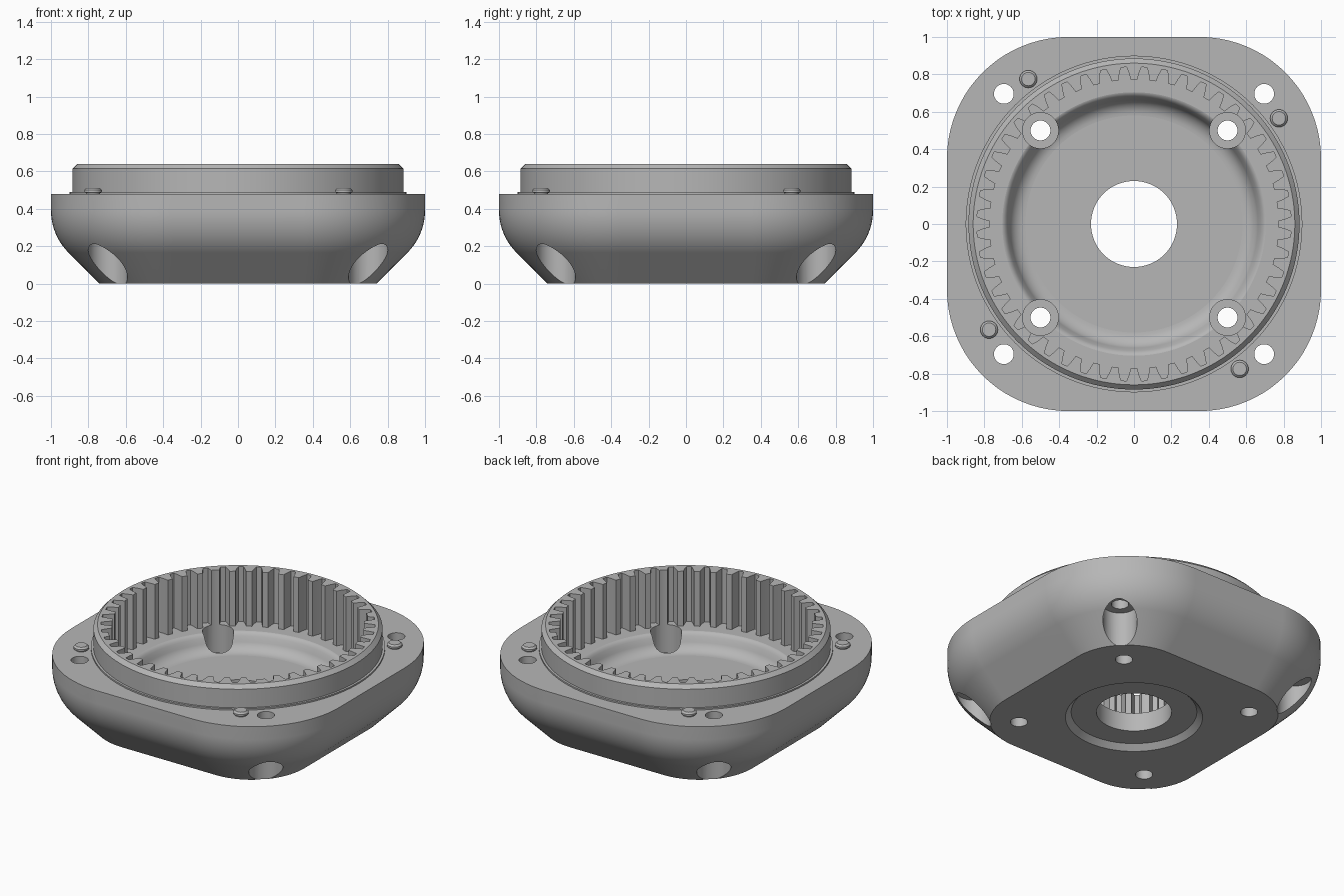
import bpy, bmesh, math
from math import sin, cos, pi, radians

cube = bpy.data.objects.get("Cube")
if cube:
    bpy.data.objects.remove(cube, do_unlink=True)

# Single metal colour
metal = bpy.data.materials.new("grey_metal")
metal.use_nodes = True
GREY = (0.47, 0.47, 0.47, 1)
metal.diffuse_color = GREY
metal.node_tree.nodes["Principled BSDF"].inputs["Base Color"].default_value = GREY


def stack(name, rings, location=(0, 0, 0)):
    """Solid made by bridging closed outlines, capped at both ends."""
    bm = bmesh.new()
    loops = [[bm.verts.new(p) for p in ring] for ring in rings]
    n = len(loops[0])
    for a, b in zip(loops, loops[1:]):
        for i in range(n):
            j = (i + 1) % n
            bm.faces.new((a[i], a[j], b[j], b[i]))
    bm.faces.new(loops[0][::-1])
    bm.faces.new(loops[-1])
    bmesh.ops.recalc_face_normals(bm, faces=bm.faces)
    mesh = bpy.data.meshes.new(name)
    bm.to_mesh(mesh)
    bm.free()
    mesh.materials.append(metal)
    obj = bpy.data.objects.new(name, mesh)
    obj.location = location
    bpy.context.collection.objects.link(obj)
    return obj


def turned(name, profile, segments, location=(0, 0, 0)):
    """Solid of revolution from (radius, height) pairs."""
    angles = [2 * pi * i / segments for i in range(segments)]
    return stack(name, [[(r * cos(a), r * sin(a), z) for a in angles]
                        for r, z in profile], location)


def rounded_square(inset, z, steps=20):
    flat, r = 0.35, 0.65 - inset
    pts = []
    for q in range(4):
        cx = flat if q in (0, 3) else -flat
        cy = flat if q < 2 else -flat
        for i in range(steps + 1):
            a = (q + i / steps) * pi / 2
            pts.append((cx + r * cos(a), cy + r * sin(a), z))
    return pts


def gear_outline(z, teeth=48):
    # Each tooth: root, flank, tip, flank, root
    shape = [(0.84, -0.36), (0.808, -0.26), (0.772, -0.17),
             (0.772, 0.17), (0.808, 0.26), (0.84, 0.36)]
    pts = []
    for t in range(teeth):
        for r, off in shape:
            a = pi / 2 + 2 * pi * (t + off) / teeth
            pts.append((r * cos(a), r * sin(a), z))
    return pts


def quarter_turns(x, y):
    return [(x, y, 0), (-y, x, 0), (-x, -y, 0), (y, -x, 0)]


def finish(obj):
    bpy.ops.object.select_all(action='DESELECT')
    obj.select_set(True)
    bpy.context.view_layer.objects.active = obj
    bpy.ops.object.shade_smooth_by_angle(angle=radians(30))
    for p in obj.data.polygons:
        if abs(p.normal.z) > 0.999:
            p.use_smooth = False


# Housing: sloped base, rounded shoulder, straight flange edge
R = 0.32
side = [(0.26, 0.0)]
for i in range(11):
    a = pi / 4 * (1 - i / 10)
    side.append((R * (1 - cos(a)), 0.392 - R * sin(a)))
side.append((0.0, 0.48))
housing = stack("gear_housing", [rounded_square(d, z) for d, z in side])

# Raised locating ring with small foot step and chamfered top
ring = turned("ring_blank", [(0.885, 0.35), (0.9, 0.4), (0.9, 0.49), (0.885, 0.49),
                             (0.885, 0.615), (0.86, 0.64)], 128)

# Toothed bore and the dished floor below it
cutters = [stack("gear_cutter", [gear_outline(0.27), gear_outline(0.8)])]
dish = [(0.58, 0.16)]
for i in range(1, 9):                       # concave fillet
    a = radians(75) * i / 8
    dish.append((0.58 + 0.09 * sin(a), 0.16 + 0.09 * (1 - cos(a))))
dish += [(0.678, 0.247), (0.686, 0.26), (0.697, 0.268), (0.712, 0.272), (0.712, 0.6)]
cutters.append(turned("dish_cutter", dish, 96))

# Central bore with a chamfered recess underneath
cutters.append(turned("bore_cutter", [(0.43, -0.01), (0.42, 0.0), (0.385, 0.035),
                                      (0.23, 0.035), (0.23, 0.3)], 64))

# Counterbored base screws, and flange bolts with pockets from below
for p in quarter_turns(0.5, 0.5):
    cutters.append(turned("screw_cutter", [(0.053, -0.1), (0.053, 0.08),
                                           (0.096, 0.08), (0.096, 0.8)], 32, p))
for p in quarter_turns(0.696, 0.696):
    cutters.append(turned("bolt_cutter", [(0.105, -0.1), (0.105, 0.23),
                                          (0.053, 0.23), (0.053, 0.8)], 40, p))

# Combine, bake the result, then drop the helper solids
for tool, operation in [(ring, 'UNION')] + [(c, 'DIFFERENCE') for c in cutters]:
    mod = housing.modifiers.new(tool.name, 'BOOLEAN')
    mod.operation = operation
    mod.solver = 'EXACT'
    mod.object = tool
bpy.context.view_layer.update()
graph = bpy.context.evaluated_depsgraph_get()
baked = bpy.data.meshes.new_from_object(housing.evaluated_get(graph))
housing.modifiers.clear()
housing.data = baked
for tool in [ring] + cutters:
    bpy.data.objects.remove(tool, do_unlink=True)
finish(housing)
weighted = housing.modifiers.new("weighted_normals", 'WEIGHTED_NORMAL')
weighted.keep_sharp = True

# Locating pins on the flange
for i, p in enumerate(quarter_turns(0.775, 0.565)):
    pin = turned(f"locating_pin_{i + 1}", [(0.038, 0.45), (0.038, 0.485), (0.047, 0.488),
                                           (0.047, 0.5), (0.036, 0.511)], 32, p)
    finish(pin)
